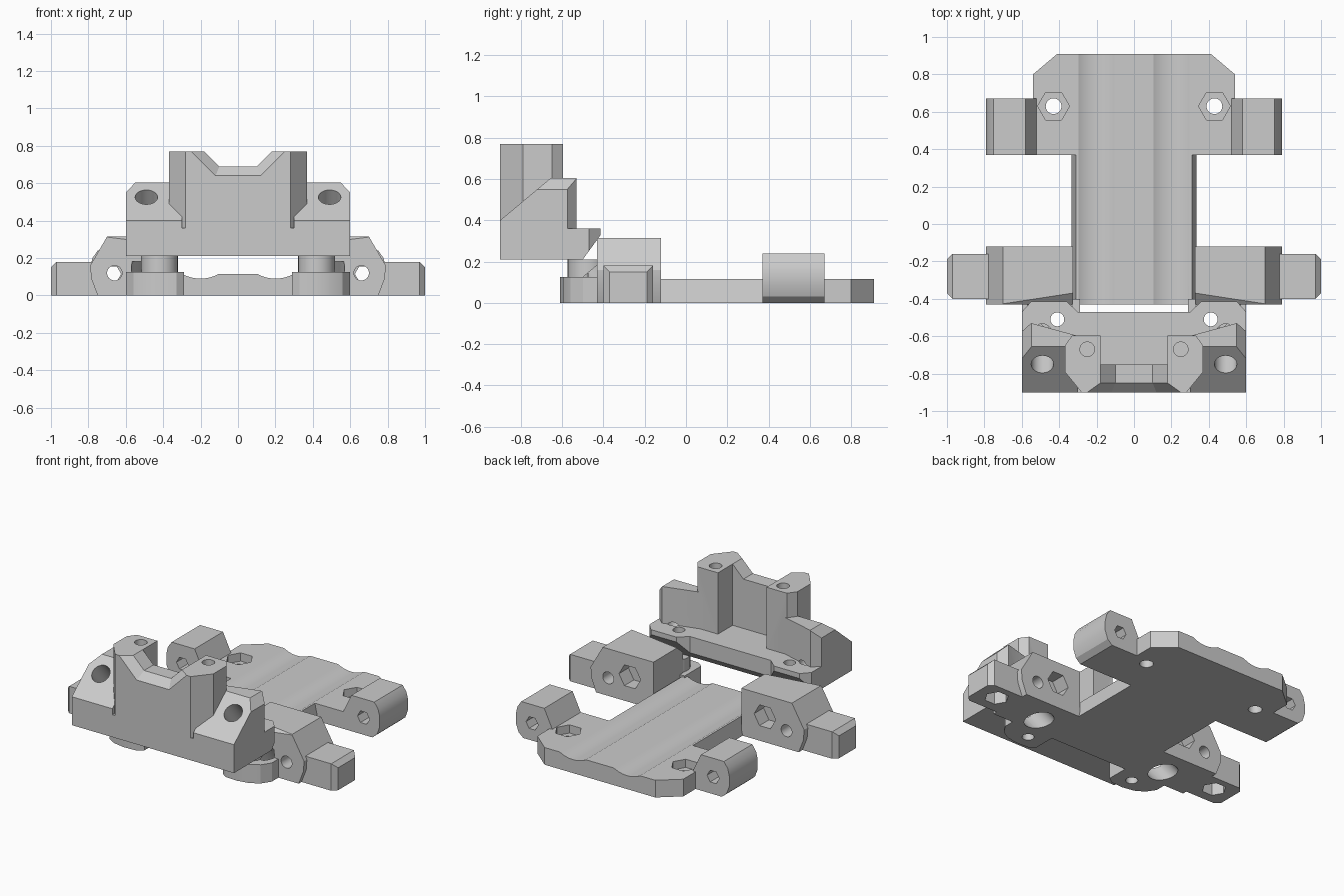
import bpy, bmesh, math
from mathutils import Vector, Matrix

if "Cube" in bpy.data.objects:
    bpy.data.objects.remove(bpy.data.objects["Cube"])

grey = bpy.data.materials.new("light_grey")
grey.diffuse_color = (0.6, 0.6, 0.6, 1)
grey.use_nodes = True
grey.node_tree.nodes["Principled BSDF"].inputs["Base Color"].default_value = grey.diffuse_color


def finish(bm, name):
    bmesh.ops.recalc_face_normals(bm, faces=bm.faces)
    me = bpy.data.meshes.new(name)
    bm.to_mesh(me)
    bm.free()
    me.materials.append(grey)
    ob = bpy.data.objects.new(name, me)
    bpy.context.collection.objects.link(ob)
    return ob


def loft(name, a, b, cuts=()):
    """Solid between two matching loops, trimmed by (point, outward normal) planes."""
    bm = bmesh.new()
    va, vb = [bm.verts.new(p) for p in a], [bm.verts.new(p) for p in b]
    n = len(va)
    bm.faces.new(va)
    bm.faces.new(vb[::-1])
    for i in range(n):
        j = (i + 1) % n
        bm.faces.new((va[j], va[i], vb[i], vb[j]))
    for co, no in cuts:
        bmesh.ops.bisect_plane(bm, geom=bm.verts[:] + bm.edges[:] + bm.faces[:],
                               plane_co=co, plane_no=no, clear_outer=True)
        bmesh.ops.holes_fill(bm, edges=[e for e in bm.edges if e.is_boundary])
    return finish(bm, name)


def prism(name, pts, axis, lo, hi, cuts=()):
    def put(p, d):
        return {'x': (d, p[0], p[1]), 'y': (p[0], d, p[1]), 'z': (p[0], p[1], d)}[axis]
    return loft(name, [put(p, lo) for p in pts], [put(p, hi) for p in pts], cuts)


def rod(name, a, b, r, sides=32):
    a, b = Vector(a), Vector(b)
    d = b - a
    bm = bmesh.new()
    m = Matrix.Translation((a + b) / 2) @ d.to_track_quat('Z', 'Y').to_matrix().to_4x4()
    if sides == 6:
        m = m @ Matrix.Rotation(math.pi / 2, 4, 'Z')
    bmesh.ops.create_cone(bm, cap_ends=True, segments=sides, radius1=r, radius2=r,
                          depth=d.length, matrix=m)
    return finish(bm, name)


def combine(target, tools, op):
    for t in tools:
        bpy.context.view_layer.objects.active = target
        m = target.modifiers.new("bool", 'BOOLEAN')
        m.operation, m.object, m.solver = op, t, 'EXACT'
        bpy.ops.object.modifier_apply(modifier=m.name)
        bpy.data.objects.remove(t)


def sx(pts, s):
    return [(p[0] * s, *p[1:]) for p in pts]


def smooth(ob):
    bpy.ops.object.select_all(action='DESELECT')
    ob.select_set(True)
    bpy.context.view_layer.objects.active = ob
    bpy.ops.object.shade_smooth_by_angle(angle=math.radians(25))


SIDES = (1, -1)

# Base plate: narrow spine with sloping flanks and a wide rear end
base = prism("base_plate", [(-.335, 0), (.335, 0), (.31, .115), (-.31, .115)], 'y', -.43, .6)
rear = prism("rear_plate", [(-.54, .37), (.54, .37), (.54, .8), (.41, .91), (-.41, .91), (-.54, .8)],
             'z', 0, .115)
combine(base, [rear], 'UNION')
# Two shallow lengthwise grooves
combine(base, [rod("groove", (s * .2, -1, .29), (s * .2, 1, .29), .2, 96) for s in SIDES], 'DIFFERENCE')

rear_lug = [(.45, 0), (.735, 0), (.77, .03), (.79, .085), (.79, .15), (.778, .2), (.75, .24),
            (.58, .24), (.52, .115), (.45, .115)]
front_lug = [(.325, 0), (.75, 0), (.785, .09), (.79, .16), (.7, .315), (.325, .315)]
pod = [(.29, -.40), (.29, -.575), (.33, -.605), (.42, -.61), (.5, -.595), (.56, -.56), (.6, -.5), (.6, -.40)]
for s in SIDES:
    lug_cut = [((s * .33, -.37, .315), (-s * .098, -.64, .77))]
    tab_cuts = [((s, 0, .15), (s, 0, 1)), ((s * .97, -.4, 0), (s, -1, 0)), ((s * .97, -.16, 0), (s, 1, 0))]
    tab = [(.7, -.4), (1, -.4), (1, -.16), (.7, -.16)]
    combine(base, [
        prism("rear_lug", sx(rear_lug, s), 'y', .37, .67),
        prism("front_lug", sx(front_lug, s), 'y', -.43, -.12, lug_cut),
        prism("side_tab", sx(tab, s), 'z', 0, .18, tab_cuts),
        prism("front_pod", sx(pod, s), 'z', 0, .125),
        rod("post", (s * .42, -.475, .05), (s * .42, -.475, .21), .098),
    ], 'UNION')
    # Screw holes, hinge pin holes, nut pockets and slanted bolt bore
    combine(base, [
        rod("screw_hole", (s * .43, .63, -.1), (s * .43, .63, .3), .042),
        rod("nut_pocket", (s * .43, .63, .06), (s * .43, .63, .3), .085, 6),
        rod("hinge_hole", (s * .67, .3, .115), (s * .67, .75, .115), .045, 6),
        rod("pin_hole", (s * .66, -.5, .12), (s * .66, 0, .12), .04),
        rod("bolt_nut", (s * .5, -.22, .17), (s * .5, 0, .17), .08, 6),
        rod("bolt_bore", (s * .49, -.45, .166), (s * .49, -.24, -.085), .08),
        rod("pod_hole", (s * .41, -.51, -.1), (s * .41, -.51, .3), .037),
        rod("tab_pocket", (s * .86, -.27, -.1), (s * .86, -.27, .1), .075, 6),
    ], 'DIFFERENCE')
smooth(base)

# Front bracket: floor slab, tapered underneath at the back
half = [(.6, -.9), (.6, -.47), (.55, -.415), (.36, -.415), (.3, -.47)]
bracket = prism("front_bracket", half + [(-x, y) for x, y in half[::-1]], 'z', .21, .36,
                [((0, -.5, .21), (0, .11, -.08))])
# Front wall with two towers
half = [(.28, -.9), (.37, -.79), (.37, -.65), (.33, -.595), (.18, -.595), (.18, -.75)]
towers = prism("towers", half + [(-x, y) for x, y in half[::-1]], 'z', .21, .77)
# Saddle notch with a chamfered front edge
def notch(x, z, y):
    return [(-x, y, z), (x, y, z), (x + .9 - z, y, .9), (-x - .9 + z, y, .9)]
combine(towers, [loft("notch", notch(.1, .69, -.86), notch(.1, .69, -.5)),
                 loft("notch_chamfer", notch(.14, .59, -.95), notch(.1, .69, -.85))], 'DIFFERENCE')
combine(bracket, [towers], 'UNION')

# Sloped wings with chamfered outer corners
wing = [(-.9, .21), (-.9, .4), (-.655, .605), (-.53, .605), (-.53, .21)]
for s in SIDES:
    cuts = [((s * .6, 0, .55), (s, 0, .95)),
            ((s * .6, -.575, 0), (s * .045, .05, 0)),
            ((s * .55, -.53, 0), (-s * .06, .22, 0))]
    combine(bracket, [prism("wing", wing, 'x', s * .3, s * .6, cuts)], 'UNION')
    combine(bracket, [
        rod("bolt_hole", (s * .49, -.85, .645), (s * .49, -.43, .143), .06),
        rod("tower_hole", (s * .25, -.67, .45), (s * .25, -.67, .9), .039),
        rod("floor_hole", (s * .41, -.51, .1), (s * .41, -.51, .5), .037),
    ], 'DIFFERENCE')
smooth(bracket)
